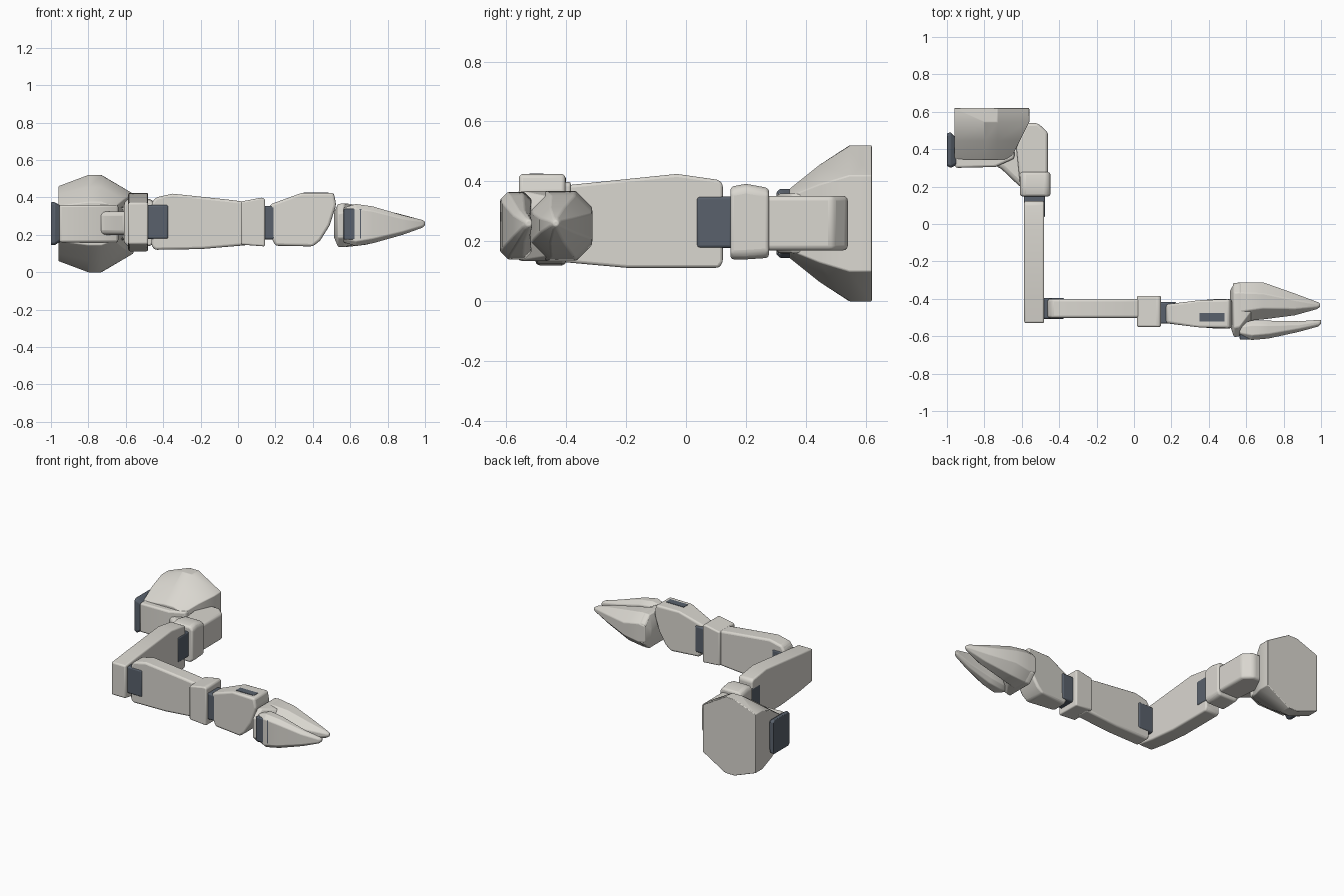
import bpy, bmesh

if "Cube" in bpy.data.objects:
    bpy.data.objects.remove(bpy.data.objects["Cube"])

shell = bpy.data.materials.new("shell")
shell.diffuse_color = (0.70, 0.68, 0.63, 1)
shell.use_nodes = True
shell.node_tree.nodes["Principled BSDF"].inputs["Base Color"].default_value = shell.diffuse_color
dark = bpy.data.materials.new("dark_joint")
dark.diffuse_color = (0.10, 0.12, 0.15, 1)
dark.use_nodes = True
dark.node_tree.nodes["Principled BSDF"].inputs["Base Color"].default_value = dark.diffuse_color


def loft(name, rings, bevel=0.012, mat=shell):
    """Skin a list of equal-length point rings, cap both ends, soften edges."""
    bm = bmesh.new()
    vs = [[bm.verts.new(p) for p in r] for r in rings]
    n = len(rings[0])
    for a, b in zip(vs, vs[1:]):
        for i in range(n):
            j = (i + 1) % n
            bm.faces.new((a[i], a[j], b[j], b[i]))
    bm.faces.new(vs[0])
    bm.faces.new(vs[-1])
    bmesh.ops.recalc_face_normals(bm, faces=bm.faces[:])
    me = bpy.data.meshes.new(name)
    bm.to_mesh(me)
    bm.free()
    me.materials.append(mat)
    ob = bpy.data.objects.new(name, me)
    bpy.context.collection.objects.link(ob)
    if bevel:
        m = ob.modifiers.new("bevel", 'BEVEL')
        m.width, m.segments, m.limit_method = bevel, 3, 'ANGLE'
        m.angle_limit = 0.5
    bpy.ops.object.select_all(action='DESELECT')
    ob.select_set(True)
    bpy.context.view_layer.objects.active = ob
    bpy.ops.object.shade_smooth_by_angle(angle=0.5)
    return ob


def chamfer_rect(a0, a1, b0, b1, c):
    return [(a0 + c, b0), (a1 - c, b0), (a1, b0 + c), (a1, b1 - c),
            (a1 - c, b1), (a0 + c, b1), (a0, b1 - c), (a0, b0 + c)]


def along_x(x, pts):
    return [(x, a, b) for a, b in pts]


def along_y(y, pts):
    return [(a, y, b) for a, b in pts]


def along_z(z, pts):
    return [(a, b, z) for a, b in pts]


def box(name, x, y, z, bevel=0.012, mat=shell):
    q = [(y[0], z[0]), (y[1], z[0]), (y[1], z[1]), (y[0], z[1])]
    return loft(name, [along_x(x[0], q), along_x(x[1], q)], bevel, mat)


# Shoulder: flared shell, inner housing and end plate
flare = [(-.96, .06), (-.80, 0), (-.73, 0), (-.56, .10),
         (-.56, .42), (-.73, .52), (-.80, .52), (-.96, .46)]
neck = [(-.96, .165), (-.80, .145), (-.73, .145), (-.66, .17),
        (-.66, .35), (-.73, .375), (-.80, .375), (-.96, .355)]
mid = [(-.96, .10), (-.80, .065), (-.73, .065), (-.61, .13),
       (-.61, .39), (-.73, .455), (-.80, .455), (-.96, .42)]
loft("shoulder_shell", [along_y(.62, flare), along_y(.545, flare),
                        along_y(.445, mid), along_y(.345, neck)], 0.004)
housing = [(-.955, .30), (-.74, .305), (-.64, .35), (-.64, .50), (-.955, .50)]
loft("shoulder_housing", [along_z(.16, housing), along_z(.36, housing)])
loft("shoulder_plate", [
    along_x(-1.0, chamfer_rect(.31, .485, .145, .375, .012)),
    along_x(-.98, chamfer_rect(.30, .49, .145, .375, .012)),
    along_x(-.94, chamfer_rect(.32, .45, .17, .35, .012))], 0.004, dark)

# Shoulder link: tapered strut, elbow block and collar
strut = [(-.75, .315), (-.71, .295), (-.60, .19), (-.50, .19), (-.50, .45), (-.64, .41)]
loft("shoulder_strut", [along_z(.20, strut), along_z(.325, strut)], 0.025)
block = [(-.605, .17), (-.46, .17), (-.46, .49), (-.515, .54), (-.58, .54), (-.63, .42)]
loft("shoulder_block", [along_z(.17, block), along_z(.352, block)], 0.016)
loft("shoulder_collar", [
    along_y(.148, chamfer_rect(-.61, -.447, .14, .382, .02)),
    along_y(.20, chamfer_rect(-.61, -.447, .14, .392, .02)),
    along_y(.277, chamfer_rect(-.61, -.447, .145, .378, .02))], 0.012)

# Upper arm with its hinge
box("upper_hinge", (-.588, -.476), (.035, .155), (.178, .35), 0.01, dark)
upper = [(-.53, .15), (-.40, .13), (-.20, .112), (.11, .112), (.123, .13), (.123, .39),
         (.11, .405), (-.03, .425), (-.40, .387), (-.53, .372)]
loft("upper_arm", [along_x(-.587, upper), along_x(-.48, upper)], 0.014)

# Forearm with elbow hinge and wrist collar
box("elbow_hinge", (-.49, -.372), (-.507, -.395), (.178, .36), 0.01, dark)
fore = [(-.462, .14), (-.445, .12), (-.20, .124), (.05, .145), (.05, .375),
        (-.05, .388), (-.35, .42), (-.44, .40), (-.462, .37)]
loft("forearm", [along_y(-.502, fore), along_y(-.40, fore)], 0.018)
cuff = [(.016, .148), (.145, .138), (.145, .39), (.13, .40), (.016, .378)]
loft("wrist_collar", [along_y(-.55, cuff), along_y(-.384, cuff)], 0.016)

# Wrist with hinge and dark inset panel
box("wrist_hinge", (.13, .226), (-.533, -.417), (.176, .355), 0.01, dark)
wrist = [(.17, .20), (.20, .142), (.40, .138), (.44, .17), (.49, .25), (.525, .36),
         (.512, .425), (.34, .424), (.17, .362)]


def side(s):
    # Width swells from the hinge toward the hand
    return [(x, -.48 + s * (.05 + .028 * min(1, max(0, (x - .17) / .18))), z) for x, z in wrist]


loft("wrist", [side(-1), side(1)], 0.014)
box("wrist_panel", (.35, .485), (-.522, -.475), (.41, .427), 0, dark)

# Gripper: palm, large jaw, small jaw and jaw hinge
loft("gripper_palm", [
    along_x(.512, chamfer_rect(-.54, -.36, .19, .32, .04)),
    along_x(.535, chamfer_rect(-.605, -.318, .135, .365, .05)),
    along_x(.565, chamfer_rect(-.60, -.316, .135, .368, .05)),
    along_x(.63, chamfer_rect(-.515, -.34, .15, .35, .05))], 0.006)
loft("large_jaw", [
    along_x(.53, chamfer_rect(-.52, -.315, .15, .355, .05)),
    along_x(.58, chamfer_rect(-.52, -.313, .135, .368, .055)),
    along_x(.69, chamfer_rect(-.51, -.312, .148, .352, .06)),
    along_x(.86, chamfer_rect(-.488, -.372, .195, .313, .035)),
    along_x(.975, chamfer_rect(-.456, -.415, .238, .282, .013)),
    along_x(.995, chamfer_rect(-.444, -.424, .25, .27, .006))], 0.005)
loft("small_jaw", [
    along_x(.565, chamfer_rect(-.60, -.535, .16, .345, .018)),
    along_x(.63, chamfer_rect(-.62, -.515, .14, .365, .025)),
    along_x(.72, chamfer_rect(-.612, -.517, .155, .352, .025)),
    along_x(.88, chamfer_rect(-.577, -.52, .20, .305, .018)),
    along_x(.985, chamfer_rect(-.548, -.513, .238, .28, .01)),
    along_x(1.0, chamfer_rect(-.535, -.513, .25, .27, .006))], 0.005)
box("jaw_hinge", (.565, .662), (-.618, -.54), (.175, .34), 0.006, dark)
